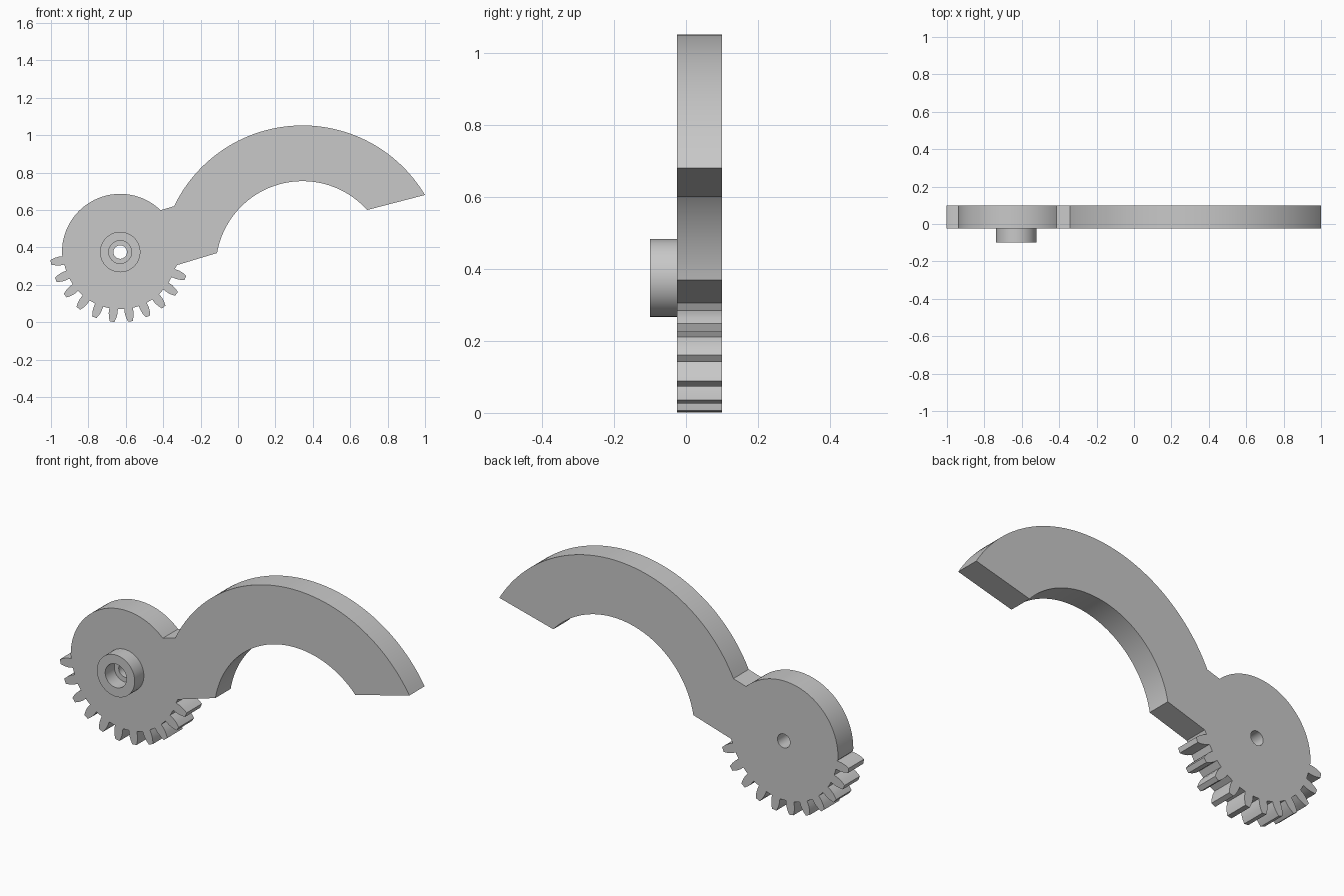
import bpy
from math import cos, sin, radians, pi

cube = bpy.data.objects.get("Cube")
if cube:
    bpy.data.objects.remove(cube)

grey = bpy.data.materials.new("plain grey")
grey.use_nodes = True
colour = (0.58, 0.58, 0.58, 1)
grey.diffuse_color = colour
grey.node_tree.nodes["Principled BSDF"].inputs["Base Color"].default_value = colour

GEAR = (-0.63, 0.375)    # gear axis in x, z
ARM = (0.345, 0.29)      # centre of the curved arm


def polar(centre, r, deg):
    a = radians(deg)
    return centre[0] + r * cos(a), centre[1] + r * sin(a)


def arc(centre, r, start, end, steps):
    return [polar(centre, r, start + (end - start) * i / steps) for i in range(steps + 1)]


def circle(r, steps=64):
    return arc(GEAR, r, 0, 360, steps)[:-1]


def plate(name, loops, y0, y1):
    """Extrude closed x-z loops from y0 to y1; inner loops become holes."""
    curve = bpy.data.curves.new(name, "CURVE")
    curve.dimensions = "2D"
    curve.fill_mode = "BOTH"
    curve.extrude = (y1 - y0) / 2
    for loop in loops:
        spline = curve.splines.new("POLY")
        spline.points.add(len(loop) - 1)
        for point, (x, z) in zip(spline.points, loop):
            point.co = (x, z, 0, 1)
        spline.use_cyclic_u = True
    curve.materials.append(grey)
    obj = bpy.data.objects.new(name, curve)
    bpy.context.collection.objects.link(obj)
    obj.rotation_euler.x = pi / 2
    obj.location.y = (y0 + y1) / 2
    bpy.ops.object.select_all(action="DESELECT")
    obj.select_set(True)
    bpy.context.view_layer.objects.active = obj
    bpy.ops.object.convert(target="MESH")
    bpy.ops.object.shade_smooth_by_angle(angle=radians(25))
    return obj


# Outline: outer arm arc, round back of the gear, teeth, inner arm arc
outline = arc(ARM, 0.762, 30.8, 154.3, 56)
outline += arc(GEAR, 0.311, 46, 183, 56)
tooth = [(0.306, -4.3), (0.33, -4.1), (0.352, -3.3), (0.375, -1.9)]
tooth += [(r, -a) for r, a in reversed(tooth)]
for i in range(11):
    middle = 188.4 + 15 * i
    outline += [polar(GEAR, r, middle + a) for r, a in tooth]
outline.append(polar(GEAR, 0.311, 347))
outline += arc(ARM, 0.464, 170.1, 41.9, 56)

plate("geared_arm", [outline, circle(0.036)], -0.025, 0.1)

# Hub with a wide bore that steps down to the axle hole
plate("hub", [circle(0.108), circle(0.061)], -0.1, -0.025)
